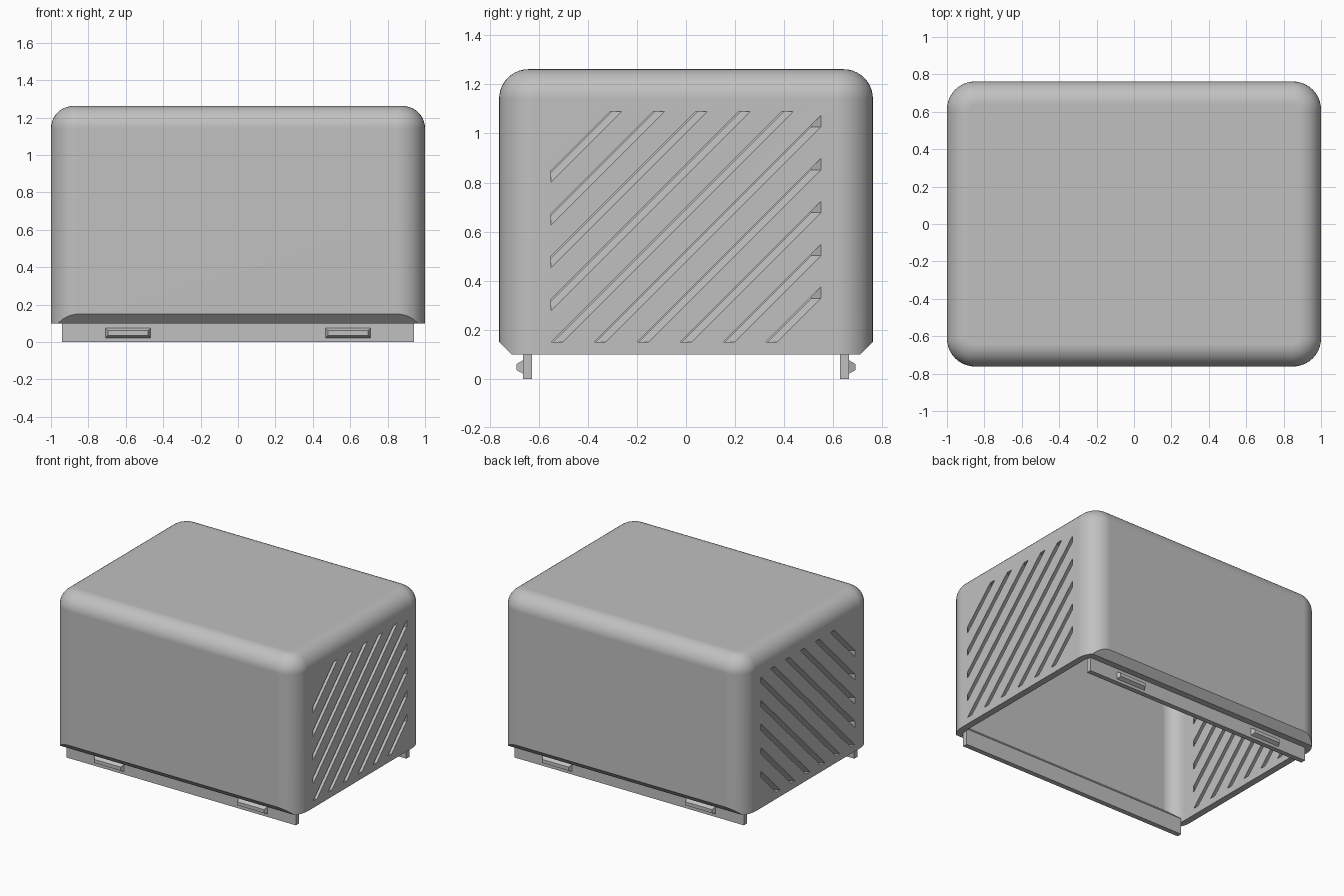
import bpy, bmesh, math
from mathutils import Vector

cube = bpy.data.objects.get("Cube")
if cube:
    bpy.data.objects.remove(cube, do_unlink=True)

# Main dimensions
HX, HY, BOTTOM, TOP = 1.0, 0.762, 0.10, 1.262
WALL, CORNER, CROWN, CHAMFER = 0.05, 0.15, 0.12, 0.05
STEPS = 10

grey = bpy.data.materials.new("plain_grey")
grey.use_nodes = True
COLOUR = (0.53, 0.53, 0.53, 1)
grey.diffuse_color = COLOUR
grey.node_tree.nodes["Principled BSDF"].inputs["Base Color"].default_value = COLOUR


def make_object(name, bm):
    bmesh.ops.recalc_face_normals(bm, faces=bm.faces)
    mesh = bpy.data.meshes.new(name)
    bm.to_mesh(mesh)
    bm.free()
    mesh.materials.append(grey)
    obj = bpy.data.objects.new(name, mesh)
    bpy.context.collection.objects.link(obj)
    return obj


def loft(bm, rings):
    loops = [[bm.verts.new(p) for p in ring] for ring in rings]
    for a, b in zip(loops, loops[1:]):
        for i in range(len(a)):
            j = (i + 1) % len(a)
            bm.faces.new((a[i], a[j], b[j], b[i]))
    bm.faces.new(loops[0])
    bm.faces.new(loops[-1])


def rounded_ring(inset, corner, z):
    ring = []
    for q, (sx, sy) in enumerate(((1, 1), (-1, 1), (-1, -1), (1, -1))):
        for i in range(STEPS + 1):
            a = math.pi / 2 * (q + i / STEPS)
            ring.append((sx * (HX - inset - corner) + corner * math.cos(a),
                         sy * (HY - inset - corner) + corner * math.sin(a), z))
    return ring


def skin(offset):
    """Rings of one skin of the shell, from the bottom up to the top."""
    crown, rings = CROWN - offset, [rounded_ring(offset, CORNER - offset, BOTTOM)]
    for i in range(STEPS + 1):
        a = math.pi / 2 * i / STEPS
        inset = crown * (1 - math.cos(a))
        rings.append(rounded_ring(offset + inset, CORNER - offset - inset,
                                  TOP - offset - crown + crown * math.sin(a)))
    return rings


def extrude_profile(bm, profile, half, side):
    """Sweep a (y, z) profile along x, on the front or back side."""
    loft(bm, [[(x, side * y, z) for y, z in profile] for x in (-half, half)])


def cut(target, cutter):
    cutter.hide_render = True
    mod = target.modifiers.new("cut", 'BOOLEAN')
    mod.operation, mod.solver, mod.object = 'DIFFERENCE', 'EXACT', cutter
    bpy.context.view_layer.objects.active = target
    bpy.ops.object.modifier_apply(modifier=mod.name)
    bpy.data.objects.remove(cutter, do_unlink=True)


# Hollow cover, open underneath
bm = bmesh.new()
loft(bm, skin(WALL)[::-1] + skin(0))
cover = make_object("cover", bm)

# Chamfer along the lower front and back edges
bm = bmesh.new()
for side in (-1, 1):
    far = CHAMFER * 2
    extrude_profile(bm, [(HY - far, BOTTOM - CHAMFER), (HY + CHAMFER, BOTTOM - CHAMFER),
                         (HY + CHAMFER, BOTTOM + far)], HX + WALL, side)
cut(cover, make_object("chamfer_cutter", bm))

# Diagonal vents, slanted through both side walls
VENT_Y, VENT_LOW, VENT_HIGH = 0.55, 0.15, 1.09
PITCH, SLOT, SLANT, REACH = 0.175, 0.047, 0.8, 0.08


def vent_outline(upper):
    bm = bmesh.new()
    bm.faces.new([bm.verts.new((0, y, z)) for y, z in (
        (-VENT_Y, VENT_LOW), (VENT_Y, VENT_LOW), (VENT_Y, VENT_HIGH), (-VENT_Y, VENT_HIGH))])
    for level, sign in ((upper, 1), (upper - SLOT, -1)):
        bmesh.ops.bisect_plane(bm, geom=bm.verts[:] + bm.edges[:] + bm.faces[:],
                               plane_co=(0, 0, level), plane_no=Vector((0, -sign, sign)),
                               clear_outer=True)
    bm.faces.ensure_lookup_table()
    points = [v.co.copy() for v in bm.faces[0].verts]
    bm.free()
    return points


bm = bmesh.new()
for i in range(10):
    outline = vent_outline(1.399 - PITCH * i)
    for side in (-1, 1):
        loft(bm, [[(side * HX + d, p.y + SLANT * d, p.z) for p in outline]
                  for d in (-REACH, REACH)])
cut(cover, make_object("vent_cutter", bm))

# Flanges under the front and back, with tapered snap clips
FLANGE_OUT, FLANGE_IN, CLIP_MID = 0.665, 0.628, 0.048
for name, side in (("front", -1), ("back", 1)):
    bm = bmesh.new()
    extrude_profile(bm, [(FLANGE_OUT, 0), (FLANGE_IN, 0), (FLANGE_IN, 0.12), (0.72, 0.20),
                         (0.73, 0.12), (HY - CHAMFER, BOTTOM), (FLANGE_OUT, BOTTOM)], 0.94, side)
    make_object(name + "_flange", bm)
    for hand, sx in (("left", 1), ("right", -1)):
        bm = bmesh.new()
        rings = []
        for y, w, h in ((FLANGE_OUT - 0.01, 0.12, 0.027), (FLANGE_OUT, 0.12, 0.027),
                        (FLANGE_OUT + 0.025, 0.108, 0.013)):
            rings.append([(sx * 0.588 + a * w, side * y, CLIP_MID + b * h)
                          for a, b in ((-1, -1), (1, -1), (1, 1), (-1, 1))])
        loft(bm, rings)
        make_object(name + "_clip_" + hand, bm)

# Smooth rounded corners while keeping the flat walls flat
bpy.ops.object.select_all(action='DESELECT')
cover.select_set(True)
bpy.context.view_layer.objects.active = cover
bpy.ops.object.shade_smooth_by_angle(angle=math.radians(30))
weighted = cover.modifiers.new("flat_walls", 'WEIGHTED_NORMAL')
weighted.keep_sharp = True
